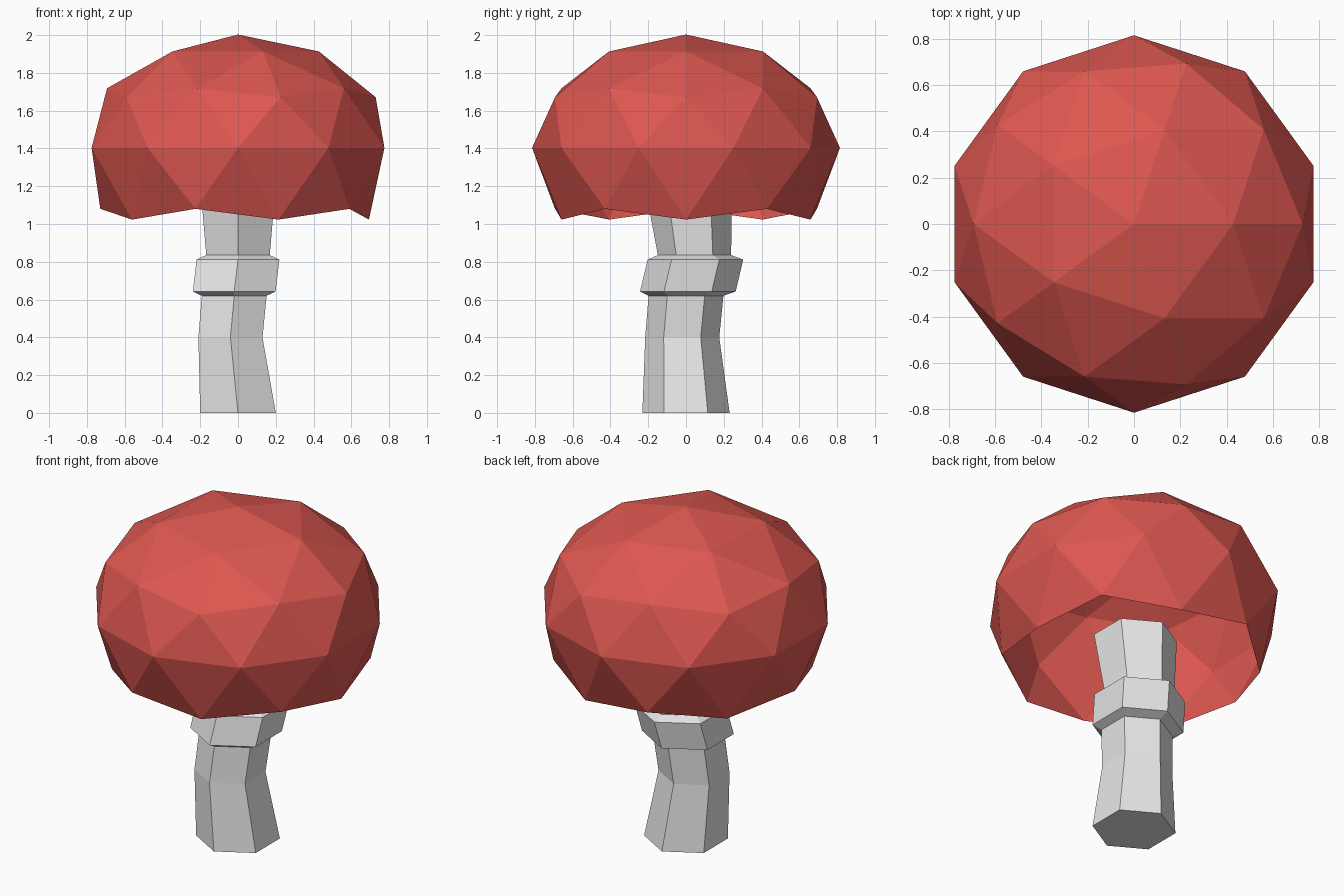
import bpy, bmesh, math

if "Cube" in bpy.data.objects:
    bpy.data.objects.remove(bpy.data.objects["Cube"])


def material(name, rgb):
    m = bpy.data.materials.new(name)
    m.diffuse_color = (*rgb, 1)
    m.use_nodes = True
    m.node_tree.nodes["Principled BSDF"].inputs["Base Color"].default_value = m.diffuse_color
    return m


def make_object(name, bm, mat):
    bmesh.ops.recalc_face_normals(bm, faces=bm.faces)
    me = bpy.data.meshes.new(name)
    bm.to_mesh(me)
    bm.free()
    me.materials.append(mat)
    ob = bpy.data.objects.new(name, me)
    bpy.context.collection.objects.link(ob)
    return ob


red = material("cap red", (0.72, 0.095, 0.08))
grey = material("stem grey", (0.8, 0.8, 0.8))

# Cap: hollow icosphere shell, open below, flatter on top than at the rim
bm = bmesh.new()
bmesh.ops.create_icosphere(bm, subdivisions=2, radius=1)
bmesh.ops.delete(bm, geom=[v for v in bm.verts if v.co.z < -0.6], context='VERTS')
for v in bm.verts:
    v.co.x *= 0.815
    v.co.y *= 0.815
    v.co.z = 1.403 + v.co.z * (0.6 if v.co.z > 0 else 0.722)
cap = make_object("mushroom_cap", bm, red)
# shell opens downwards: make sure the normals point outwards
top = max(cap.data.polygons, key=lambda p: p.center.z)
if top.normal.z < 0:
    cap.data.flip_normals()

# Stem: bent hexagonal tube with a raised collar (x, y, z, radius)
sections = [
    (0, 0, 0, 0.231),
    (-0.04, -0.02, 0.4, 0.196),
    (-0.02, 0.0, 0.62, 0.198),
    (-0.02, 0.01, 0.643, 0.253),
    (0.0, 0.05, 0.812, 0.253),
    (0.0, 0.045, 0.835, 0.194),
    (0.0, 0.012, 1.21, 0.231),
]
bm = bmesh.new()
rings = []
for x, y, z, r in sections:
    angles = [math.radians(90 + 60 * i) for i in range(6)]
    rings.append([bm.verts.new((x + r * math.cos(a), y + r * math.sin(a), z)) for a in angles])
for lo, hi in zip(rings, rings[1:]):
    for i in range(6):
        j = (i + 1) % 6
        bm.faces.new((lo[i], lo[j], hi[j], hi[i]))
bm.faces.new(rings[0][::-1])
bm.faces.new(rings[-1])
make_object("mushroom_stem", bm, grey)
